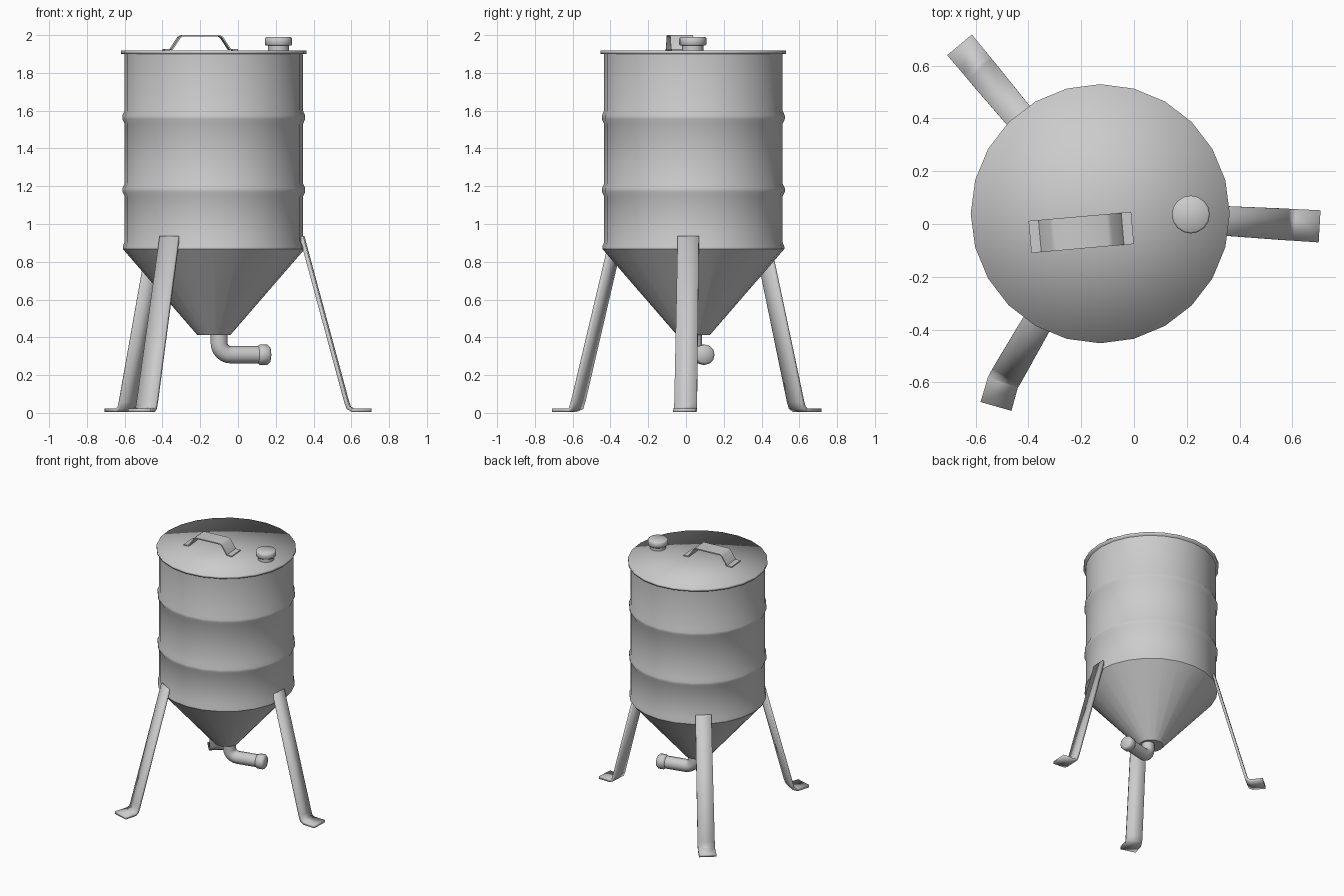
import bpy, bmesh, math
from mathutils import Vector

if "Cube" in bpy.data.objects:
    bpy.data.objects.remove(bpy.data.objects["Cube"])

CX, CY = -0.128, 0.039      # tank axis
SIDES = 24

grey = bpy.data.materials.new("galvanised_grey")
grey.diffuse_color = (0.6, 0.6, 0.6, 1)
grey.use_nodes = True
grey.node_tree.nodes["Principled BSDF"].inputs["Base Color"].default_value = grey.diffuse_color


def finish(name, bm, angle=None):
    """Turn a bmesh into a smooth-shaded object."""
    bmesh.ops.recalc_face_normals(bm, faces=bm.faces)
    for f in bm.faces:
        f.smooth = True
    if angle:
        for e in bm.edges:
            if len(e.link_faces) == 2 and e.calc_face_angle() > math.radians(angle):
                e.smooth = False
    me = bpy.data.meshes.new(name)
    bm.to_mesh(me)
    bm.free()
    me.materials.append(grey)
    ob = bpy.data.objects.new(name, me)
    bpy.context.collection.objects.link(ob)
    return ob


def lathe(name, profile, x, y, sides=SIDES, angle=None):
    """Revolve (radius, z) points; radius 0 makes a pole."""
    bm = bmesh.new()
    rings = []
    for r, z in profile:
        n = sides if r > 0 else 1
        rings.append([bm.verts.new((x + r * math.cos(math.tau * i / sides),
                                    y + r * math.sin(math.tau * i / sides), z))
                      for i in range(n)])
    for a, b in zip(rings, rings[1:]):
        for i in range(sides):
            j = (i + 1) % sides
            quad = [a[i % len(a)], a[j % len(a)], b[j % len(b)], b[i % len(b)]]
            bm.faces.new(list(dict.fromkeys(quad)))
    return finish(name, bm, angle)


def strap(name, points, widths, thick, angle=None):
    """Bent flat bar along a path; width is horizontal, across the path."""
    pts = [Vector(p) for p in points]
    bm = bmesh.new()
    rings = []
    for i, p in enumerate(pts):
        before, after = pts[max(i - 1, 0)], pts[min(i + 1, len(pts) - 1)]
        t = (after - before).normalized()
        side = Vector((-t.y, t.x, 0)).normalized()
        n = side.cross(t).normalized() * thick / 2
        s = side * widths[i] / 2
        rings.append([bm.verts.new(p + o) for o in (s + n, n - s, -s - n, s - n)])
    for a, b in zip(rings, rings[1:]):
        for i in range(4):
            bm.faces.new((a[i], a[i - 1], b[i - 1], b[i]))
    bm.faces.new(rings[0])
    bm.faces.new(rings[-1])
    return finish(name, bm, angle)


def tube(name, stations, sides=12):
    """Round pipe through (centre, radius, direction) stations, capped."""
    bm = bmesh.new()
    rings = []
    for c, r, d in stations:
        d = Vector(d).normalized()
        u = Vector((-FLOW.y, FLOW.x, 0))
        v = d.cross(u)
        rings.append([bm.verts.new(Vector(c) + r * (math.cos(math.tau * i / sides) * u
                                                    + math.sin(math.tau * i / sides) * v))
                      for i in range(sides)])
    for a, b in zip(rings, rings[1:]):
        for i in range(sides):
            bm.faces.new((a[i], a[i - 1], b[i - 1], b[i]))
    bm.faces.new(rings[0])
    bm.faces.new(rings[-1])
    return finish(name, bm, 60)


# Tank wall with two pressed ribs and a bottom bead
wall = [(0.472, 1.905)]
for z in (1.565, 1.18):
    wall += [(0.472, z + 0.035), (0.484, z + 0.01), (0.484, z - 0.01), (0.472, z - 0.035)]
wall += [(0.472, 0.905), (0.482, 0.88), (0.482, 0.868)]
lathe("tank_wall", wall, CX, CY)

# Hopper cone under the wall
lathe("hopper_cone", [(0.482, 0.868), (0.088, 0.413), (0, 0.413)], CX, CY, angle=40)

# Lid plate, softly shaded over the rim
lathe("lid", [(0, 1.918), (0.491, 1.918), (0.491, 1.9), (0, 1.9)], CX, CY)

# Filler neck and cap
lathe("filler_neck", [(0.056, 1.915), (0.056, 1.95)], 0.215, 0.036, 16)
lathe("filler_cap", [(0, 1.99), (0.065, 1.99), (0.072, 1.983), (0.072, 1.95),
                     (0.066, 1.944), (0, 1.944)], 0.215, 0.036, 16)

# Lid handle
ang = math.radians(5)
side_on = [(-0.195, 1.922), (-0.155, 1.924), (-0.113, 1.988), (-0.1, 1.996)]
side_on += [(-u, z) for u, z in reversed(side_on)]
strap("lid_handle", [(-0.2 + u * math.cos(ang), -0.032 + u * math.sin(ang), z)
                     for u, z in side_on], [0.122] * 8, 0.008, 40)

# Three legs: bearing, foot yaw
for i, (bearing, yaw) in enumerate(((-3.3, 0), (240, 14), (129.8, 0))):
    a, b = math.radians(bearing), math.radians(bearing + yaw)
    out, toe = Vector((math.cos(a), math.sin(a), 0)), Vector((math.cos(b), math.sin(b), 0))
    base = Vector((CX, CY, 0))
    knee = base + out * 0.738 + Vector((0, 0, 0.014))
    path = [base + out * 0.467 + Vector((0, 0, 0.935)),
            base + out * 0.704 + Vector((0, 0, 0.06)),
            base + out * 0.716 + Vector((0, 0, 0.027)),
            knee, knee + toe * 0.095]
    strap("leg_%d" % (i + 1), path, [0.112, 0.12, 0.12, 0.12, 0.122], 0.02)

# Outlet pipe: down from the cone, round an elbow, out to an end cap
FLOW = Vector((0.26, 0.06, 0)).normalized()
DOWN = Vector((0, 0, -1))
top = Vector((-0.1, 0.04, 0.42))
R = 0.062
stations = [(top, 0.046, DOWN)]
for k in range(7):
    t = math.pi / 2 * k / 6
    c = Vector((top.x, top.y, 0.37)) + FLOW * R * (1 - math.cos(t)) + DOWN * R * math.sin(t)
    stations.append((c, 0.046, DOWN * math.cos(t) + FLOW * math.sin(t)))
stations.append((stations[-1][0] + FLOW * 0.17, 0.046, FLOW))
tube("outlet_pipe", stations)
start = stations[-1][0] - FLOW * 0.025
tube("outlet_cap", [(start + FLOW * d, r, FLOW) for d, r in
                    ((0, 0.044), (0.015, 0.054), (0.055, 0.054), (0.067, 0.042))])
